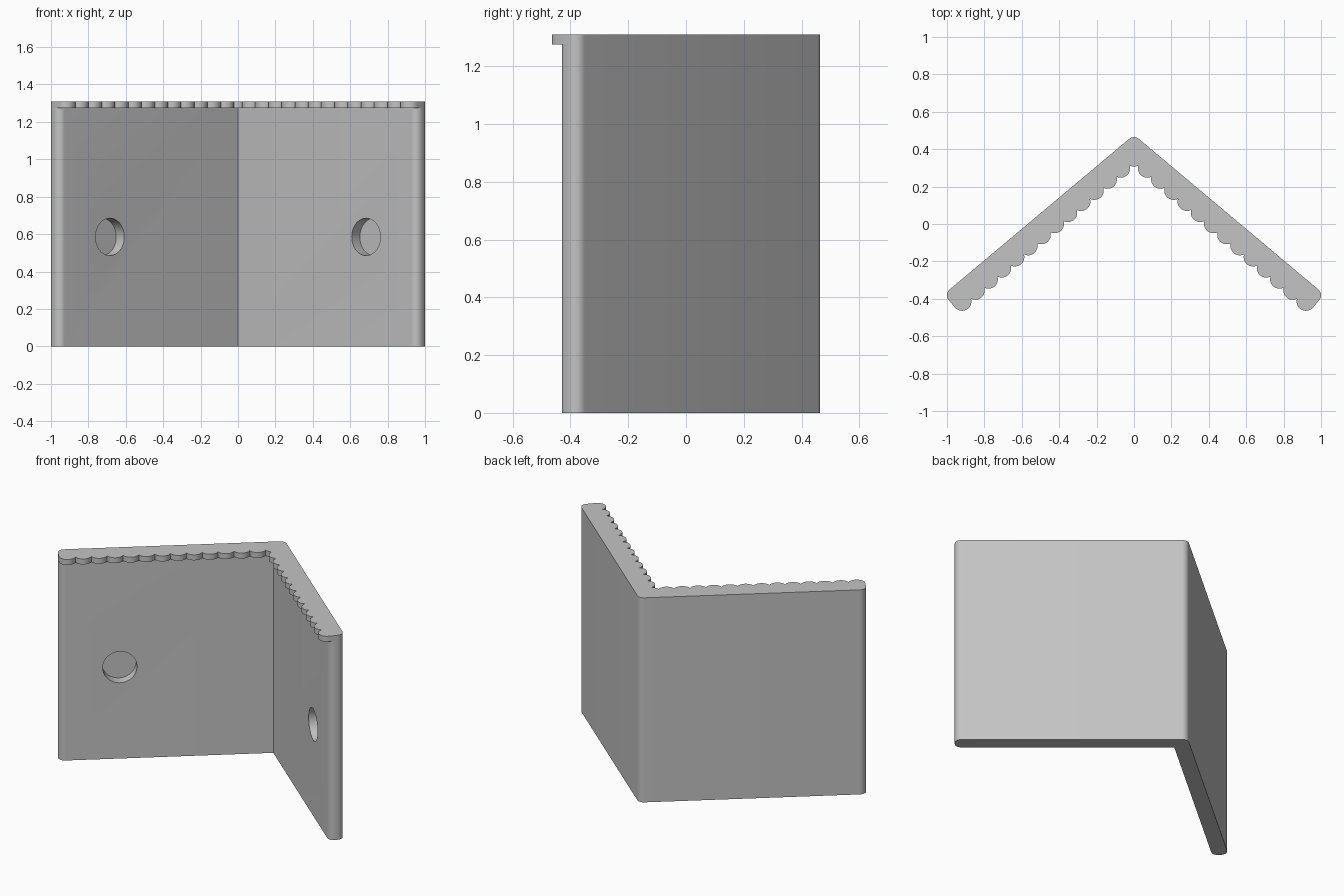
import bpy, bmesh
from math import sin, cos, asin, radians, degrees
from mathutils import Vector, Matrix

if "Cube" in bpy.data.objects:
    bpy.data.objects.remove(bpy.data.objects["Cube"])

# Main dimensions
SLOPE = radians(40)
LENGTH, THICK, ROUND = 1.327, 0.092, 0.04
HEIGHT, LIP_Z = 1.31, 1.275
APEX = Vector((0, 0.477))
ALONG = Vector((cos(SLOPE), -sin(SLOPE)))
INWARD = Vector((-sin(SLOPE), -cos(SLOPE)))
IN_DEG, END_DEG, OUT_DEG = 230, 320, 410

grey = bpy.data.materials.new("plain grey")
grey.use_nodes = True
colour = (0.55, 0.55, 0.55, 1)
grey.diffuse_color = colour
grey.node_tree.nodes["Principled BSDF"].inputs["Base Color"].default_value = colour


def on_wing(s, depth):
    """Point at distance s along the wing and depth in from its outer face."""
    return APEX + ALONG * s + INWARD * depth


def arc(centre, radius, start, end, steps=8):
    angles = [radians(start + (end - start) * i / steps) for i in range(steps + 1)]
    return [centre + Vector((cos(a), sin(a))) * radius for a in angles]


def mirrored(half):
    """Close a half outline whose ends lie on the centre line."""
    return half + [Vector((-p.x, p.y)) for p in reversed(half[1:-1])]


def prism(name, outline, z0, z1, chamfer=0):
    bm = bmesh.new()
    face = bm.faces.new([bm.verts.new((p.x, p.y, z0)) for p in outline])
    made = bmesh.ops.extrude_face_region(bm, geom=[face])["geom"]
    top = next(g for g in made if isinstance(g, bmesh.types.BMFace))
    for v in top.verts:
        v.co.z = z1
    bmesh.ops.recalc_face_normals(bm, faces=bm.faces)
    if chamfer:
        rim = list(top.verts)
        bmesh.ops.inset_region(bm, faces=[top], thickness=chamfer)
        for v in rim:
            if v not in top.verts:
                v.co.z -= chamfer
    mesh = bpy.data.meshes.new(name)
    bm.to_mesh(mesh)
    bm.free()
    obj = bpy.data.objects.new(name, mesh)
    bpy.context.collection.objects.link(obj)
    mesh.materials.append(grey)
    return obj


# Shared outer side: rounded wing tip and rounded apex
apex_round = arc(Vector((0, APEX.y - ROUND / cos(SLOPE))), ROUND, OUT_DEG - 360, 90)
apex_round[-1].x = 0
outer_side = arc(on_wing(LENGTH - ROUND, ROUND), ROUND, END_DEG, OUT_DEG) + apex_round

# Two-winged wall
inner_side = [Vector((0, APEX.y - THICK / cos(SLOPE)))]
inner_side += arc(on_wing(LENGTH - ROUND, THICK - ROUND), ROUND, IN_DEG, END_DEG)
wall = prism("corner_wall", mirrored(inner_side + outer_side), 0, LIP_Z)

# Scalloped lip
R, COUNT = 0.05, 13
first = THICK * sin(SLOPE) / cos(SLOPE)
step = (LENGTH - R - first) / COUNT
half_span = degrees(asin(step / 2 / R))
scallops = []
for k in range(COUNT + 1):
    start = 270 if k == 0 else IN_DEG - half_span
    end = END_DEG if k == COUNT else IN_DEG + half_span
    points = arc(on_wing(first + k * step, THICK), R, start, end, 12)
    scallops += points[1:] if k else points
scallops[0].x = 0
lip = prism("scalloped_lip", mirrored(scallops + outer_side), LIP_Z, HEIGHT, 0.005)

# Blind round holes in the inner faces
for side, label in ((1, "left"), (-1, "right")):
    depth = 0.067
    p = on_wing(0.971, THICK - depth + 0.1)
    axis = Vector((INWARD.x * side, INWARD.y, 0))
    bm = bmesh.new()
    bmesh.ops.create_cone(bm, cap_ends=True, segments=48, radius1=0.1, radius2=0.1, depth=0.2)
    turn = axis.to_track_quat("Z", "Y").to_matrix().to_4x4()
    bm.transform(Matrix.Translation((p.x * side, p.y, 0.585)) @ turn)
    mesh = bpy.data.meshes.new(label + "_hole_cutter")
    bm.to_mesh(mesh)
    bm.free()
    mesh.materials.append(grey)
    cutter = bpy.data.objects.new(label + "_hole_cutter", mesh)
    bpy.context.collection.objects.link(cutter)
    cutter.hide_render = True
    cutter.hide_set(True)
    cut = wall.modifiers.new(label + "_hole", "BOOLEAN")
    cut.operation, cut.solver, cut.object = "DIFFERENCE", "EXACT", cutter
    bpy.ops.object.select_all(action="DESELECT")
    bpy.context.view_layer.objects.active = wall
    wall.select_set(True)
    bpy.ops.object.modifier_apply(modifier=cut.name)
    bpy.data.objects.remove(cutter)

# Smooth the rounds, keep the edges crisp
for obj in (wall, lip):
    bpy.ops.object.select_all(action="DESELECT")
    obj.select_set(True)
    bpy.context.view_layer.objects.active = obj
    bpy.ops.object.shade_smooth_by_angle(angle=radians(30))
